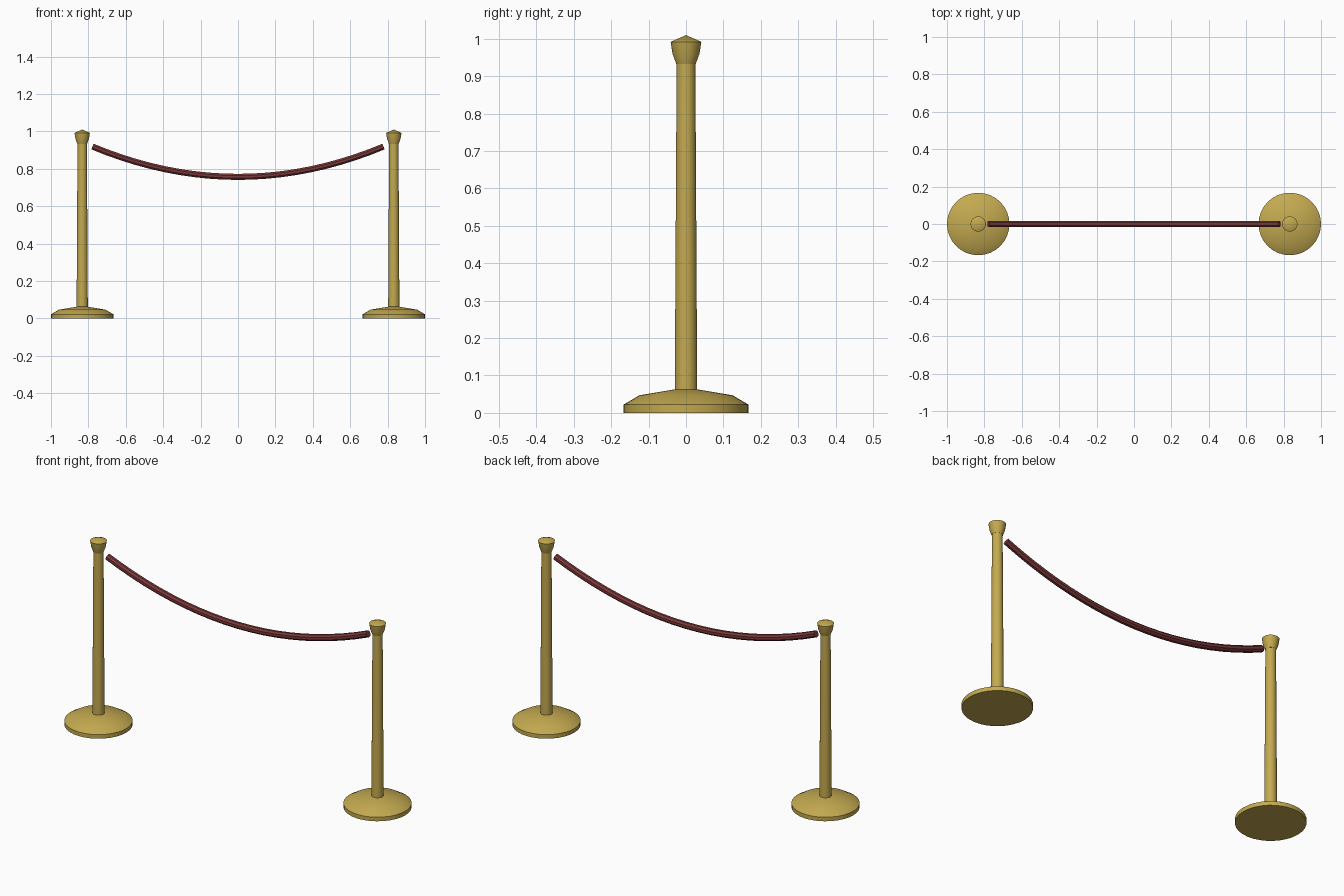
import bpy, bmesh, math
from mathutils import Vector

if "Cube" in bpy.data.objects:
    bpy.data.objects.remove(bpy.data.objects["Cube"])


def material(name, color):
    m = bpy.data.materials.new(name)
    m.diffuse_color = color
    m.use_nodes = True
    m.node_tree.nodes["Principled BSDF"].inputs["Base Color"].default_value = m.diffuse_color
    return m


def finish(bm, name, mat):
    bmesh.ops.recalc_face_normals(bm, faces=bm.faces)
    me = bpy.data.meshes.new(name)
    bm.to_mesh(me)
    bm.free()
    ob = bpy.data.objects.new(name, me)
    bpy.context.collection.objects.link(ob)
    me.materials.append(mat)
    bpy.ops.object.select_all(action='DESELECT')
    ob.select_set(True)
    bpy.context.view_layer.objects.active = ob
    bpy.ops.object.shade_smooth_by_angle(angle=math.radians(30))
    return ob


def skin(bm, rings):
    for a, b in zip(rings, rings[1:]):
        n = len(a)
        for i in range(n):
            j = (i + 1) % n
            bm.faces.new((a[i], a[j], b[j], b[i]))
    bm.faces.new(rings[0])
    bm.faces.new(rings[-1])


def lathe(name, profile, x, mat, tip=None, sides=32):
    bm = bmesh.new()
    rings = [[bm.verts.new((x + r * math.cos(2 * math.pi * i / sides),
                            r * math.sin(2 * math.pi * i / sides), z))
              for i in range(sides)] for r, z in profile]
    skin(bm, rings)
    if tip:
        top = [f for f in bm.faces if all(v in rings[-1] for v in f.verts)]
        bmesh.ops.poke(bm, faces=top, offset=0)
        bm.verts.ensure_lookup_table()
        bm.verts[-1].co.z = tip
    return finish(bm, name, mat)


brass = material("brass", (0.55, 0.40, 0.08, 1))
red = material("rope_red", (0.20, 0.04, 0.04, 1))

# Two stanchions: weighted base, tapered post, flared cap
for side, x in (("left", -0.833), ("right", 0.833)):
    lathe(side + "_base", [(0.167, 0), (0.167, 0.022), (0.125, 0.047), (0.029, 0.063)], x, brass)
    lathe(side + "_post", [(0.030, 0.055), (0.025, 0.94)], x, brass)
    lathe(side + "_cap", [(0.026, 0.933), (0.036, 0.96), (0.041, 0.992)], x, brass, tip=1.01)

# Sagging rope swept along a parabola
bm = bmesh.new()
steps, sides, radius, half, low, sag = 20, 8, 0.0175, 0.778, 0.757, 0.162
rings = []
for k in range(steps + 1):
    t = 2 * k / steps - 1
    centre = Vector((half * t, 0, low + sag * t * t))
    normal = Vector((-2 * sag * t / half, 0, 1)).normalized()
    ring = []
    for i in range(sides):
        a = 2 * math.pi * (i + 0.5) / sides
        ring.append(bm.verts.new(centre + normal * radius * math.sin(a)
                                 + Vector((0, radius * math.cos(a), 0))))
    rings.append(ring)
skin(bm, rings)
finish(bm, "rope", red)
